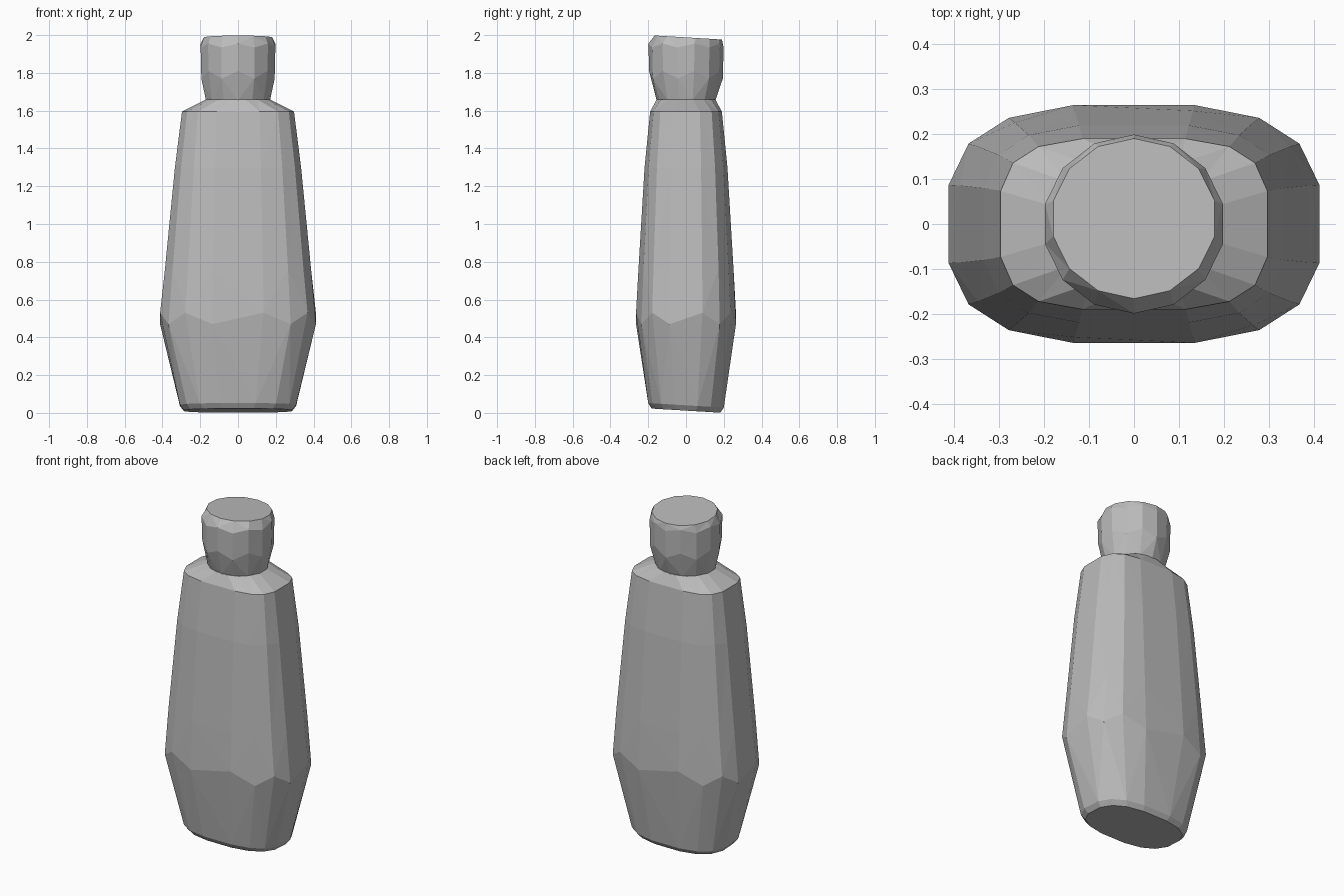
import bpy, bmesh, math

cube = bpy.data.objects.get("Cube")
if cube:
    bpy.data.objects.remove(cube, do_unlink=True)

# One plain grey for the whole bottle
grey = bpy.data.materials.new("plain grey")
grey.use_nodes = True
colour = (0.5, 0.5, 0.5, 1)
grey.diffuse_color = colour
grey.node_tree.nodes["Principled BSDF"].inputs["Base Color"].default_value = colour


def ring(bm, sides, z, rx, ry, power, zigzag=0, tilt=0, cy=0):
    """Rounded-rectangle ring; zigzag staggers its height, tilt slopes it along y."""
    verts = []
    for i in range(sides):
        a = 2 * math.pi * (i + 0.5) / sides
        c, s = math.cos(a), math.sin(a)
        x = rx * math.copysign(abs(c) ** (2 / power), c)
        y = ry * math.copysign(abs(s) ** (2 / power), s) + cy
        verts.append(bm.verts.new((x, y, z + zigzag * (-1) ** i + tilt * y)))
    return verts


def loft(name, sides, sections):
    """Flat-faceted closed solid through a stack of rings."""
    bm = bmesh.new()
    rings = [ring(bm, sides, *s) for s in sections]
    for low, high in zip(rings, rings[1:]):
        for i in range(sides):
            j = (i + 1) % sides
            bm.faces.new((low[i], low[j], high[j], high[i]))
    bm.faces.new(rings[0][::-1])
    bm.faces.new(rings[-1])
    bmesh.ops.triangulate(bm, faces=[f for f in bm.faces if len(f.verts) == 4])
    bmesh.ops.recalc_face_normals(bm, faces=bm.faces)
    mesh = bpy.data.meshes.new(name)
    bm.to_mesh(mesh)
    bm.free()
    mesh.materials.append(grey)
    obj = bpy.data.objects.new(name, mesh)
    bpy.context.collection.objects.link(obj)
    return obj


# Body: z, half width, half depth, squareness, zigzag, tilt
loft("bottle_body", 16, [
    (0.012, 0.29, 0.185, 2.6, 0, -0.06),
    (0.04, 0.312, 0.203, 2.7, 0, -0.06),
    (0.5, 0.418, 0.268, 2.9, 0.03),
    (0.76, 0.392, 0.255, 3.0),
    (1.3, 0.338, 0.222, 3.2),
    (1.595, 0.3, 0.192, 3.4),
    (1.66, 0.172, 0.158, 2.2),
])

# Cap: flared upward, with a slightly sloping top
loft("bottle_cap", 14, [
    (1.655, 0.174, 0.156, 2.0),
    (1.79, 0.199, 0.195, 2.0, 0.02),
    (1.945, 0.203, 0.199, 2.0, 0.01),
    (1.988, 0.184, 0.178, 2.0, 0, -0.06, 0.012),
])
